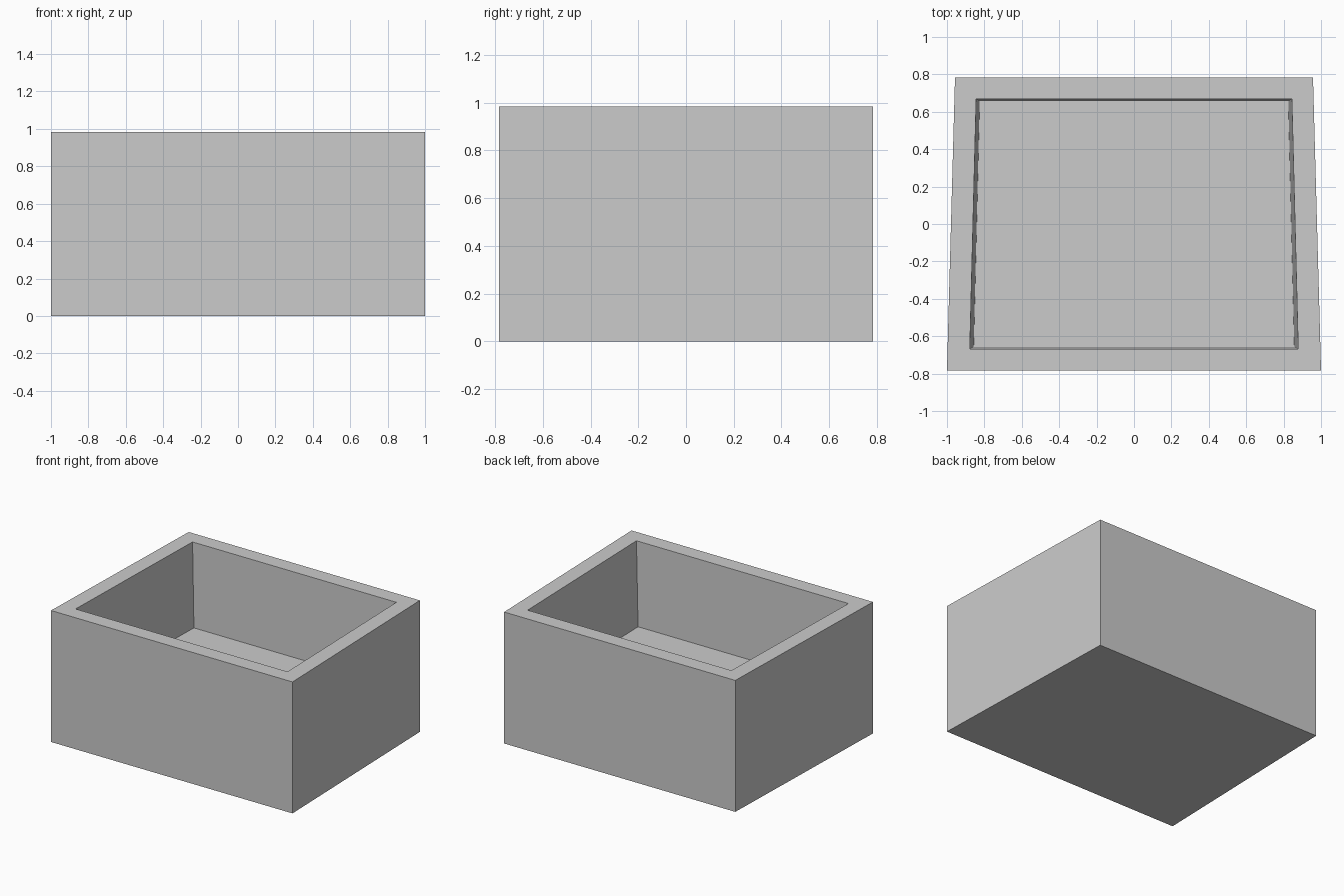
import bpy
import bmesh

default = bpy.data.objects.get("Cube")
if default:
    bpy.data.objects.remove(default, do_unlink=True)

HEIGHT, FLOOR = 0.984, 0.35

grey = bpy.data.materials.new("light grey")
grey.use_nodes = True
colour = (0.6, 0.6, 0.6, 1)
grey.diffuse_color = colour
grey.node_tree.nodes["Principled BSDF"].inputs["Base Color"].default_value = colour

bm = bmesh.new()


def ring(front, back, depth, z):
    """Corners of a trapezium, wider at the front, at height z."""
    corners = ((-front, -depth), (front, -depth), (back, depth), (-back, depth))
    return [bm.verts.new((x, y, z)) for x, y in corners]


# Outer foot, outer rim, inner rim and the slightly drafted cavity floor
rings = [
    ring(1.0, 0.957, 0.784, 0),
    ring(1.0, 0.957, 0.784, HEIGHT),
    ring(0.878, 0.844, 0.668, HEIGHT),
    ring(0.857, 0.825, 0.657, FLOOR),
]
for lower, upper in zip(rings, rings[1:]):
    for i in range(4):
        j = (i + 1) % 4
        bm.faces.new((lower[i], lower[j], upper[j], upper[i]))
bm.faces.new(rings[0][::-1])  # underside
bm.faces.new(rings[-1])       # cavity floor
bmesh.ops.recalc_face_normals(bm, faces=bm.faces)

mesh = bpy.data.meshes.new("open_box")
bm.to_mesh(mesh)
bm.free()
mesh.materials.append(grey)
box = bpy.data.objects.new("open_box", mesh)
bpy.context.collection.objects.link(box)
